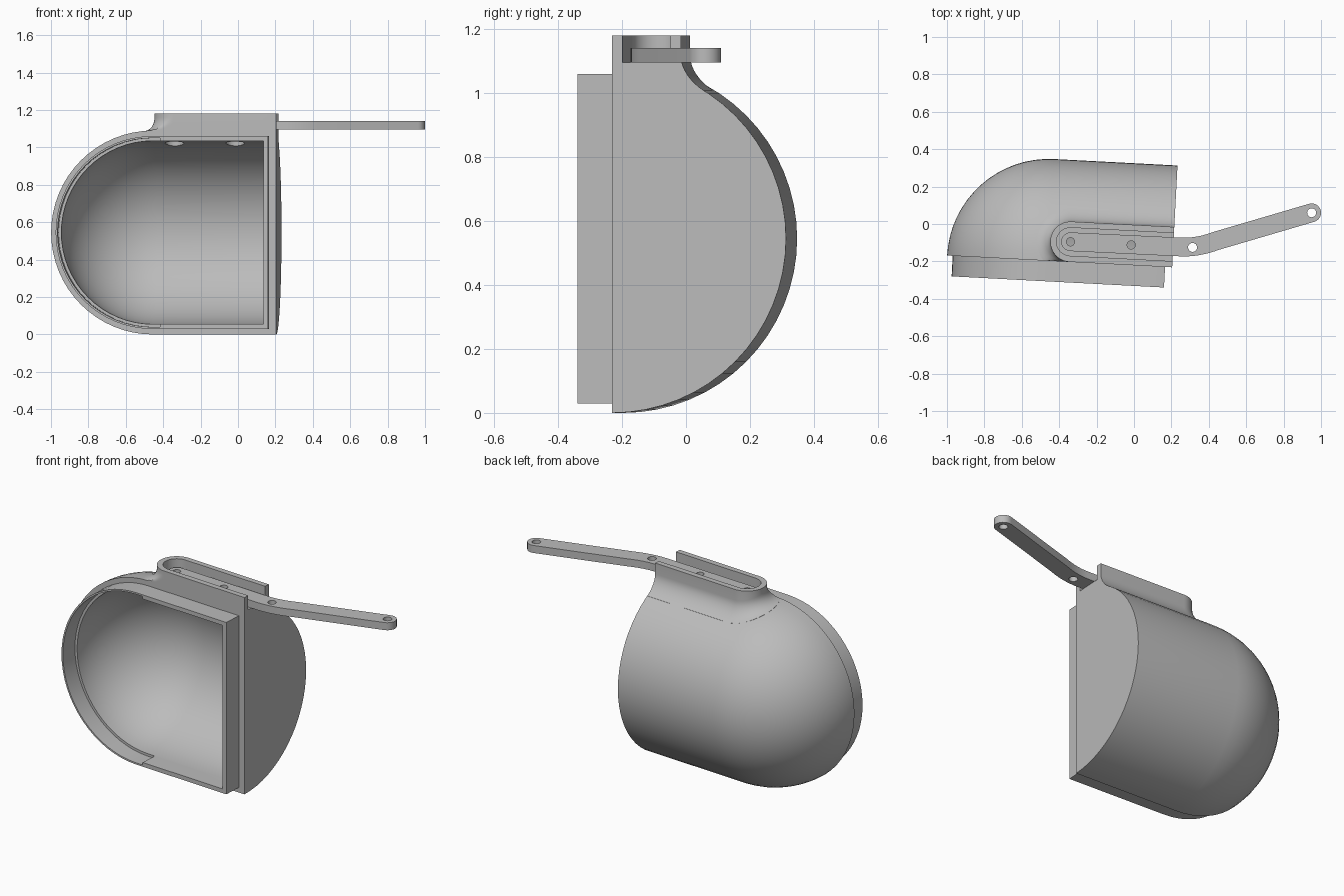
import bpy, bmesh, math
from mathutils import Matrix, Vector

cube = bpy.data.objects.get("Cube")
if cube:
    bpy.data.objects.remove(cube, do_unlink=True)

grey = bpy.data.materials.new("plain grey")
grey.use_nodes = True
grey.diffuse_color = (0.5, 0.5, 0.5, 1)
grey.node_tree.nodes["Principled BSDF"].inputs["Base Color"].default_value = (0.5, 0.5, 0.5, 1)

R, LENGTH = 0.545, 0.66          # outer radius and straight length of the cup
SLOT_Y, MOUNT_R = 0.108, 0.108   # centre line and half width of the mount
HOLES = (0.11, 0.435)            # screw positions along the mount
TOP, FLOOR = 1.18, 1.095         # mount top and slot floor
# The cup is built around its ball centre, then turned slightly
PLACE = Matrix.Translation((-0.455, -0.197, 0)) @ Matrix.Rotation(math.radians(-3), 4, 'Z')


def finish(name, bm, place=PLACE):
    bmesh.ops.recalc_face_normals(bm, faces=bm.faces)
    mesh = bpy.data.meshes.new(name)
    bm.to_mesh(mesh)
    bm.free()
    mesh.transform(place)
    mesh.materials.append(grey)
    ob = bpy.data.objects.new(name, mesh)
    bpy.context.collection.objects.link(ob)
    return ob


def hull(name, points):
    bm = bmesh.new()
    for p in points:
        bm.verts.new(p)
    out = bmesh.ops.convex_hull(bm, input=bm.verts)
    bmesh.ops.delete(bm, geom=[v for v in bm.verts if not v.link_faces], context='VERTS')
    bmesh.ops.dissolve_limit(bm, angle_limit=0.003, verts=bm.verts, edges=bm.edges)
    return finish(name, bm)


def half_outline(r, length, n=32):
    """Front outline of the cup: half circle with a straight run to the right."""
    pts = [(r * math.cos(a), r * math.sin(a))
           for a in (math.pi / 2 + math.pi * i / n for i in range(n + 1))]
    return pts + [(length, -r), (length, r)]


def slab(name, r, length, y0, y1):
    return hull(name, [(x, y, R + z) for x, z in half_outline(r, length) for y in (y0, y1)])


def half_capsule(name, r, length, front=0.0, n=32):
    pts = []
    for i in range(n + 1):
        a = math.pi * i / n - math.pi / 2
        for j in range(n // 2 + 1):
            b = math.pi / 2 * j / (n // 2)
            q = r * math.sin(b)
            pts.append((-r * math.cos(b), q * math.cos(a), R + q * math.sin(a)))
        pts.append((length, r * math.cos(a), R + r * math.sin(a)))
    if front:
        pts += [(x, front, R + z) for x, z in half_outline(r, length)]
    return hull(name, pts)


def prism(name, outline, z0, z1, place=PLACE):
    bm = bmesh.new()
    face = bm.faces.new([bm.verts.new((x, y, z0)) for x, y in outline])
    ext = bmesh.ops.extrude_face_region(bm, geom=[face])
    bmesh.ops.translate(bm, vec=(0, 0, z1 - z0),
                        verts=[g for g in ext["geom"] if isinstance(g, bmesh.types.BMVert)])
    return finish(name, bm, place)


def stadium(r, x_end, n=24):
    """Outline with a round left end and a square right end."""
    arc = [(HOLES[0] + r * math.cos(a), SLOT_Y + r * math.sin(a))
           for a in (math.pi / 2 + math.pi * i / n for i in range(n + 1))]
    return [(x_end, SLOT_Y + r)] + arc + [(x_end, SLOT_Y - r)]


def drill(x, y, r, z0, z1, place=PLACE):
    ring = [(x + r * math.cos(a), y + r * math.sin(a))
            for a in (math.tau * i / 24 for i in range(24))]
    return prism("drill", ring, z0, z1, place)


def combine(ob, other, operation='DIFFERENCE'):
    mod = ob.modifiers.new("combine", 'BOOLEAN')
    mod.operation, mod.solver, mod.object = operation, 'EXACT', other
    bpy.context.view_layer.objects.active = ob
    bpy.ops.object.modifier_apply(modifier=mod.name)
    bpy.data.objects.remove(other, do_unlink=True)


# Cup: half capsule with a stepped lip, hollowed from the front
cup = half_capsule("cup_shell", R, LENGTH)
combine(cup, slab("lip", 0.515, 0.622, -0.11, 0.02), 'UNION')
combine(cup, half_capsule("cavity", 0.49, 0.597, -0.2))
combine(cup, slab("lip_relief", 0.505, 0.045, -0.2, -0.004))
for x in HOLES:
    combine(cup, drill(x, SLOT_Y, 0.05, 0.9, 1.06))
    combine(cup, drill(x, SLOT_Y, 0.022, 0.9, 1.3))


# Mount: raised stadium blended into the cup by a concave fillet
def cup_height(x, y):
    return R + math.sqrt(max(R * R - y * y - min(x, 0) ** 2, 0))


bm = bmesh.new()
fillet = 0.07
loops = []
steps = 8
for k in range(-1, steps + 2):
    t = math.pi / 2 * min(max(k, 0), steps) / steps
    grow = fillet * (1 - math.sin(t))
    loop = []
    for x, y in stadium(MOUNT_R + grow, LENGTH):
        y = max(y, 0)
        z = cup_height(x, y) + fillet * (1 - math.cos(t))
        z = TOP if k > steps else z - (0.012 if k < 0 else 0)
        loop.append(bm.verts.new((x, y, z)))
    loops.append(loop)
for low, high in zip(loops, loops[1:]):
    for i in range(len(low)):
        j = (i + 1) % len(low)
        bm.faces.new((low[i], low[j], high[j], high[i]))
bm.faces.new(loops[-1])
bmesh.ops.triangulate(bm, faces=[bm.faces.new(loops[0])])
mount = finish("arm_mount", bm)
combine(mount, prism("slot", stadium(0.075, LENGTH + 0.2), FLOOR, TOP + 0.1))
for x in HOLES:
    combine(mount, drill(x, SLOT_Y, 0.022, 0.9, 1.3))

# Arm: flat bar with round ends and a soft bend
start = PLACE @ Vector((HOLES[0], SLOT_Y, 0))
end = Vector((0.95, 0.06, 0))
a, b, c = Vector((0.25, -0.123, 0)), Vector((0.34, -0.127, 0)), Vector((0.44, -0.09, 0))
bend = [a * (1 - t) ** 2 + b * 2 * t * (1 - t) + c * t * t for t in (i / 8 for i in range(9))]
path = [start] + bend + [end]
half = 0.05
left, right = [], []
for i, p in enumerate(path):
    d = (path[min(i + 1, len(path) - 1)] - path[max(i - 1, 0)]).normalized()
    side = Vector((-d.y, d.x, 0)) * half
    left.append(p + side)
    right.append(p - side)


def cap(centre, first):
    return [centre + Matrix.Rotation(-math.pi * i / 12, 3, 'Z') @ (first - centre)
            for i in range(1, 12)]


outline = left + cap(end, left[-1]) + right[::-1] + cap(start, right[0])
flat = Matrix.Identity(4)
arm = prism("arm", [(p.x, p.y) for p in outline], FLOOR, 1.14, flat)
for x in HOLES:
    combine(arm, drill(x, SLOT_Y, 0.022, 1, 1.3))
for p in ((0.313, -0.125), (end.x, end.y)):
    combine(arm, drill(*p, 0.024, 1, 1.3, flat))

# Smooth shading with sharp edges kept
bpy.ops.object.select_all(action='DESELECT')
for ob in (cup, mount, arm):
    ob.select_set(True)
bpy.context.view_layer.objects.active = cup
bpy.ops.object.shade_smooth_by_angle(angle=math.radians(30))
